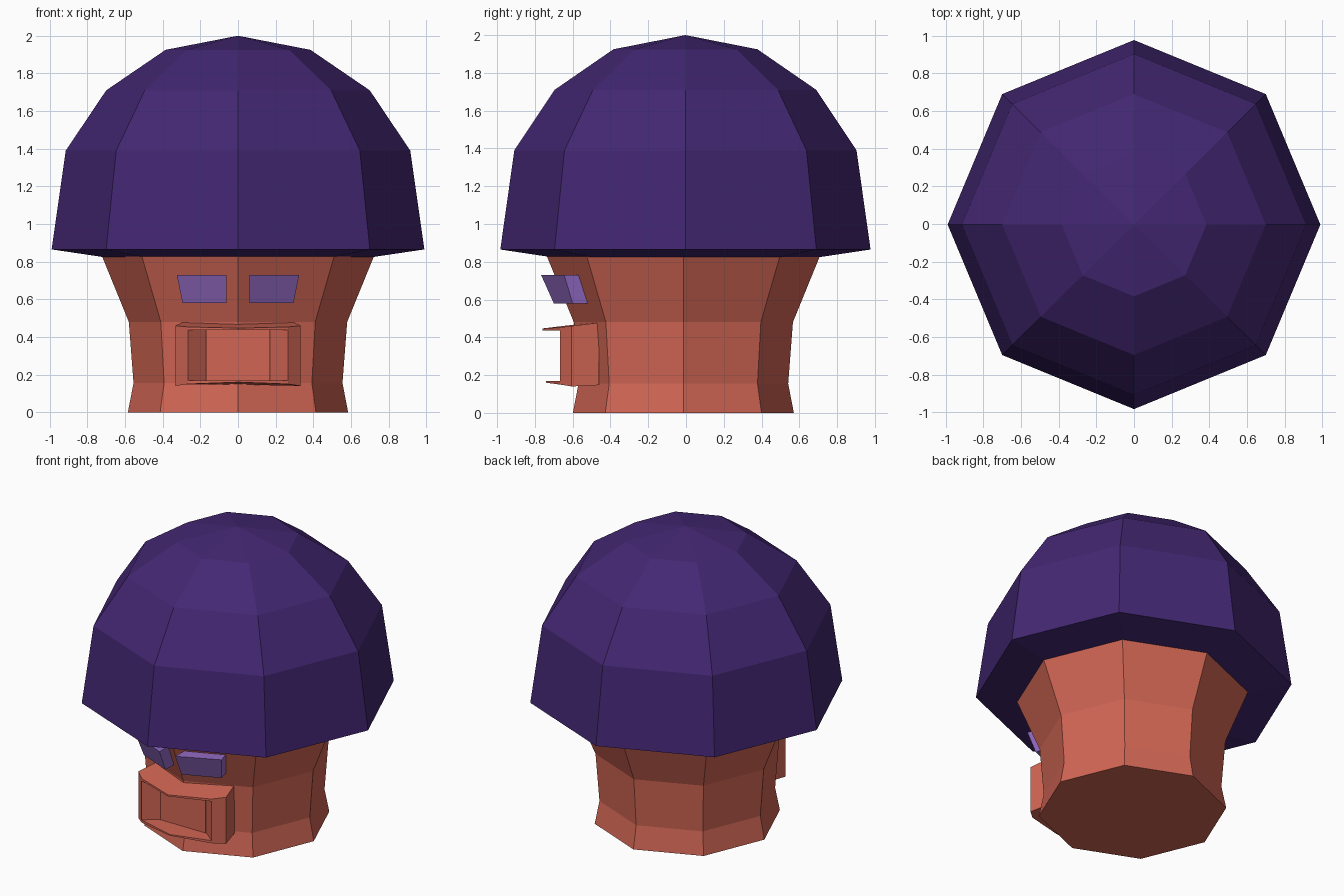
import bpy, bmesh, math

if "Cube" in bpy.data.objects:
    bpy.data.objects.remove(bpy.data.objects["Cube"])


def material(name, color):
    m = bpy.data.materials.new(name)
    m.diffuse_color = (*color, 1)
    m.use_nodes = True
    m.node_tree.nodes["Principled BSDF"].inputs["Base Color"].default_value = m.diffuse_color
    return m


PURPLE = material("dark purple", (0.056, 0.020, 0.168))
ORANGE = material("terracotta", (0.64, 0.132, 0.089))
LILAC = material("lilac", (0.29, 0.145, 0.55))


def finish(name, bm, mat, mirror=False):
    bmesh.ops.recalc_face_normals(bm, faces=bm.faces)
    me = bpy.data.meshes.new(name)
    bm.to_mesh(me)
    bm.free()
    me.materials.append(mat)
    ob = bpy.data.objects.new(name, me)
    bpy.context.collection.objects.link(ob)
    if mirror:
        ob.modifiers.new("mirror", 'MIRROR').use_axis[0] = True
    return ob


def lathe(name, profile, mat, yc, ys=1.0, apex=None):
    """Eight-sided turned solid from (radius, z) pairs."""
    bm = bmesh.new()
    rings = [[bm.verts.new((r * math.cos(i * math.pi / 4),
                            yc + ys * r * math.sin(i * math.pi / 4), z))
              for i in range(8)] for r, z in profile]
    for a, b in zip(rings, rings[1:]):
        for i in range(8):
            j = (i + 1) % 8
            bm.faces.new((a[i], a[j], b[j], b[i]))
    bm.faces.new(rings[0])
    if apex is None:
        bm.faces.new(rings[-1])
    else:
        tip = bm.verts.new((0, yc, apex))
        for i in range(8):
            bm.faces.new((rings[-1][i], rings[-1][(i + 1) % 8], tip))
    return finish(name, bm, mat)


def loft(name, low, high, mat, mirror=True):
    """Solid between two matching point loops."""
    bm = bmesh.new()
    a = [bm.verts.new(p) for p in low]
    b = [bm.verts.new(p) for p in high]
    n = len(a)
    bm.faces.new(a)
    bm.faces.new(b)
    for i in range(n):
        j = (i + 1) % n
        bm.faces.new((a[i], a[j], b[j], b[i]))
    return finish(name, bm, mat, mirror)


# Cap and stem
lathe("cap", [(0.72, 0.825), (0.99, 0.865), (0.915, 1.39), (0.70, 1.71), (0.385, 1.925)],
      PURPLE, -0.003, 0.99, apex=2.0)
lathe("stem", [(0.585, 0), (0.555, 0.155), (0.58, 0.48), (0.722, 0.828)], ORANGE, -0.014)

# Eyes: tilted blocks following the stem facets
front = [(0.06, -0.70, 0.58), (0.295, -0.60, 0.58), (0.325, -0.645, 0.73), (0.06, -0.767, 0.73)]
back = [(x - (0.03 if x > 0.1 else 0), y + 0.12, z) for x, y, z in front]
loft("eyes", front, back, LILAC)

# Mouth: upper lip, lower lip, cheeks and back panel
plan = [(0, -0.76), (0.265, -0.667), (0.333, -0.605), (0.295, -0.46), (0, -0.50)]
top_z = [0.447, 0.453, 0.46, 0.478, 0.478]
loft("upper_lip", [(x, y, 0.437) for x, y in plan],
     [(x, y, z) for (x, y), z in zip(plan, top_z)], ORANGE)
low_z = [0.16, 0.15, 0.14, 0.147, 0.147]
plan[0] = (0, -0.742)
loft("lower_lip", [(x, y, z) for (x, y), z in zip(plan, low_z)],
     [(x, y, 0.168) for x, y in plan], ORANGE)
cheek = [(0.265, -0.667), (0.333, -0.605), (0.295, -0.46), (0.15, -0.46), (0.155, -0.575)]
loft("cheeks", [(x, y, 0.155) for x, y in cheek], [(x, y, 0.445) for x, y in cheek], ORANGE)
panel = [(-0.17, -0.597), (0.17, -0.597), (0.17, -0.48), (-0.17, -0.48)]
loft("mouth_back", [(x, y, 0.16) for x, y in panel], [(x, y, 0.445) for x, y in panel],
     ORANGE, mirror=False)
